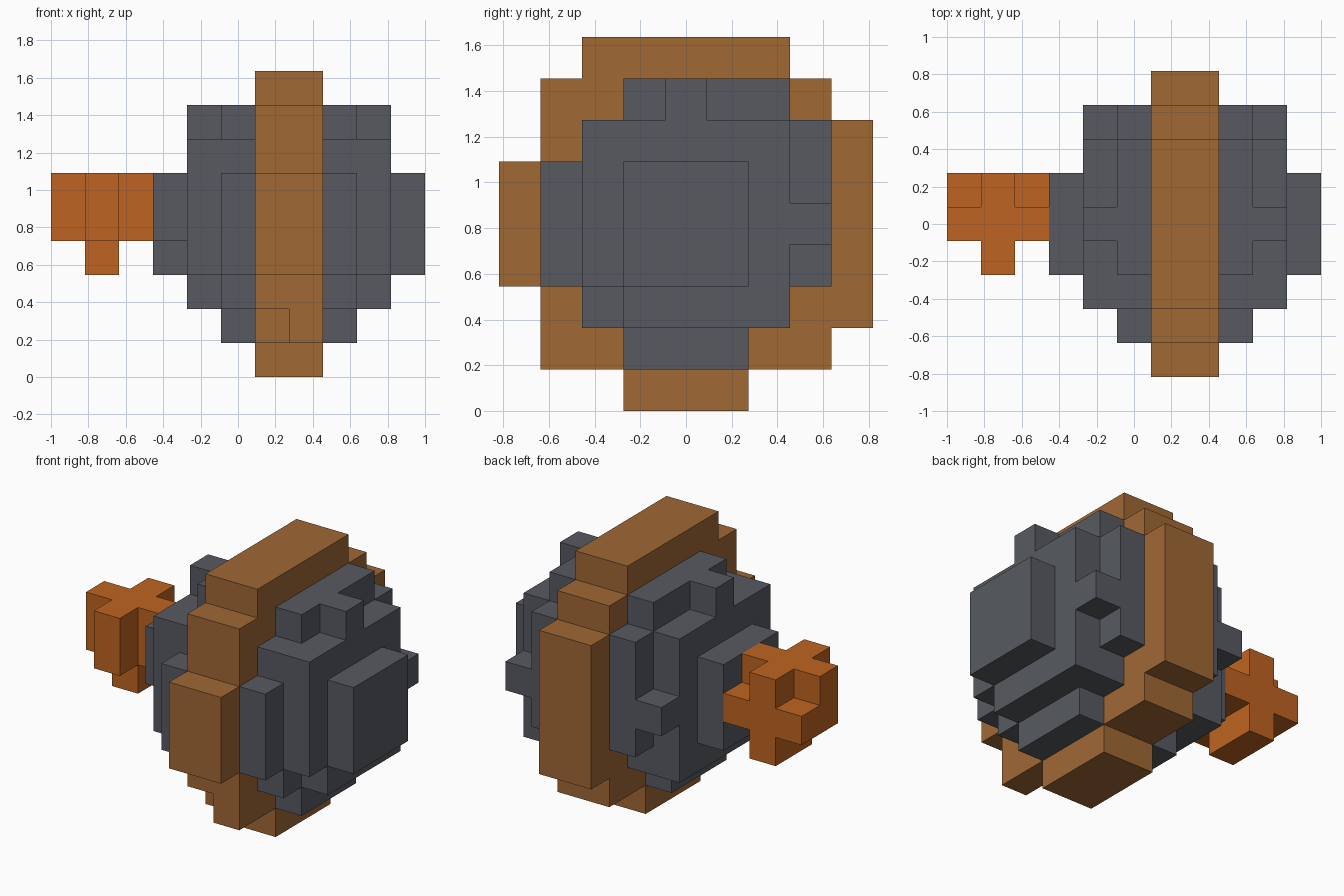
import bpy
import bmesh
from itertools import product
from mathutils import Vector

UNIT = 2 / 11                      # side of one block
ORIGIN = Vector((-1, -9 * UNIT / 2, 0))

cube = bpy.data.objects.get("Cube")
if cube:
    bpy.data.objects.remove(cube, do_unlink=True)


def material(name, rgb):
    mat = bpy.data.materials.new(name)
    mat.use_nodes = True
    mat.diffuse_color = (*rgb, 1)
    mat.node_tree.nodes["Principled BSDF"].inputs["Base Color"].default_value = (*rgb, 1)
    return mat


def box(xs, ys, zs):
    """Set of block cells, with inclusive (first, last) ranges."""
    return set(product(*(range(a, b + 1) for a, b in (xs, ys, zs))))


def slab(xs, rows):
    """Vertical slab across x; rows holds (y range, z range) pairs."""
    return set().union(*(box(xs, ys, zs) for ys, zs in rows))


def mirror(cells):
    """Reflect cells through the middle of the band."""
    return {(13 - x, y, z) for x, y, z in cells}


# Brown band around the body
band = slab((6, 7), [((3, 5), (0, 0)), ((1, 7), (1, 7)), ((0, 0), (3, 5)),
                     ((8, 8), (2, 6)), ((2, 6), (8, 8))])
band.discard((6, 1, 1))

# Grey body halves, stepping outwards from the band
inner = slab((8, 8), [((3, 5), (1, 1)), ((2, 6), (2, 6)), ((1, 7), (3, 5)),
                      ((7, 7), (6, 6)), ((3, 6), (7, 7))])
middle = slab((9, 9), [((3, 6), (2, 2)), ((2, 6), (3, 6)),
                       ((7, 7), (4, 4)), ((4, 4), (7, 7))])
outer = box((10, 10), (3, 5), (3, 5))
left_half = inner | middle | outer
right_half = mirror(left_half)
right_half.discard((3, 3, 3))

# Orange knob: cross with clipped corners
knob = box((0, 2), (4, 5), (4, 5)) | box((1, 1), (3, 5), (4, 5)) | box((1, 1), (4, 5), (3, 3))
knob -= {(0, 5, 5), (2, 5, 5)}

# Merge each part into one skin of exposed faces
solid = band | left_half | right_half | knob


def build(name, cells, mat):
    bm = bmesh.new()
    for cell in sorted(cells):
        for axis, sign in product(range(3), (-1, 1)):
            normal = Vector((0, 0, 0))
            normal[axis] = sign
            if tuple(int(c + n) for c, n in zip(cell, normal)) in solid:
                continue
            u, v = Vector((0, 0, 0)), Vector((0, 0, 0))
            u[(axis + 1) % 3] = 0.5
            v[(axis + 2) % 3] = 0.5 * sign
            mid = Vector(cell) + Vector((0.5, 0.5, 0.5)) + normal / 2
            corners = (mid - u - v, mid + u - v, mid + u + v, mid - u + v)
            bm.faces.new([bm.verts.new(ORIGIN + p * UNIT) for p in corners])
    bmesh.ops.remove_doubles(bm, verts=bm.verts, dist=0.001)
    mesh = bpy.data.meshes.new(name)
    bm.to_mesh(mesh)
    bm.free()
    mesh.materials.append(mat)
    bpy.context.collection.objects.link(bpy.data.objects.new(name, mesh))


grey = material("slate grey", (0.095, 0.102, 0.119))
build("band", band, material("brown", (0.352, 0.138, 0.036)))
build("body_left_half", left_half, grey)
build("body_right_half", right_half, grey)
build("knob", knob, material("orange", (0.521, 0.127, 0.015)))
